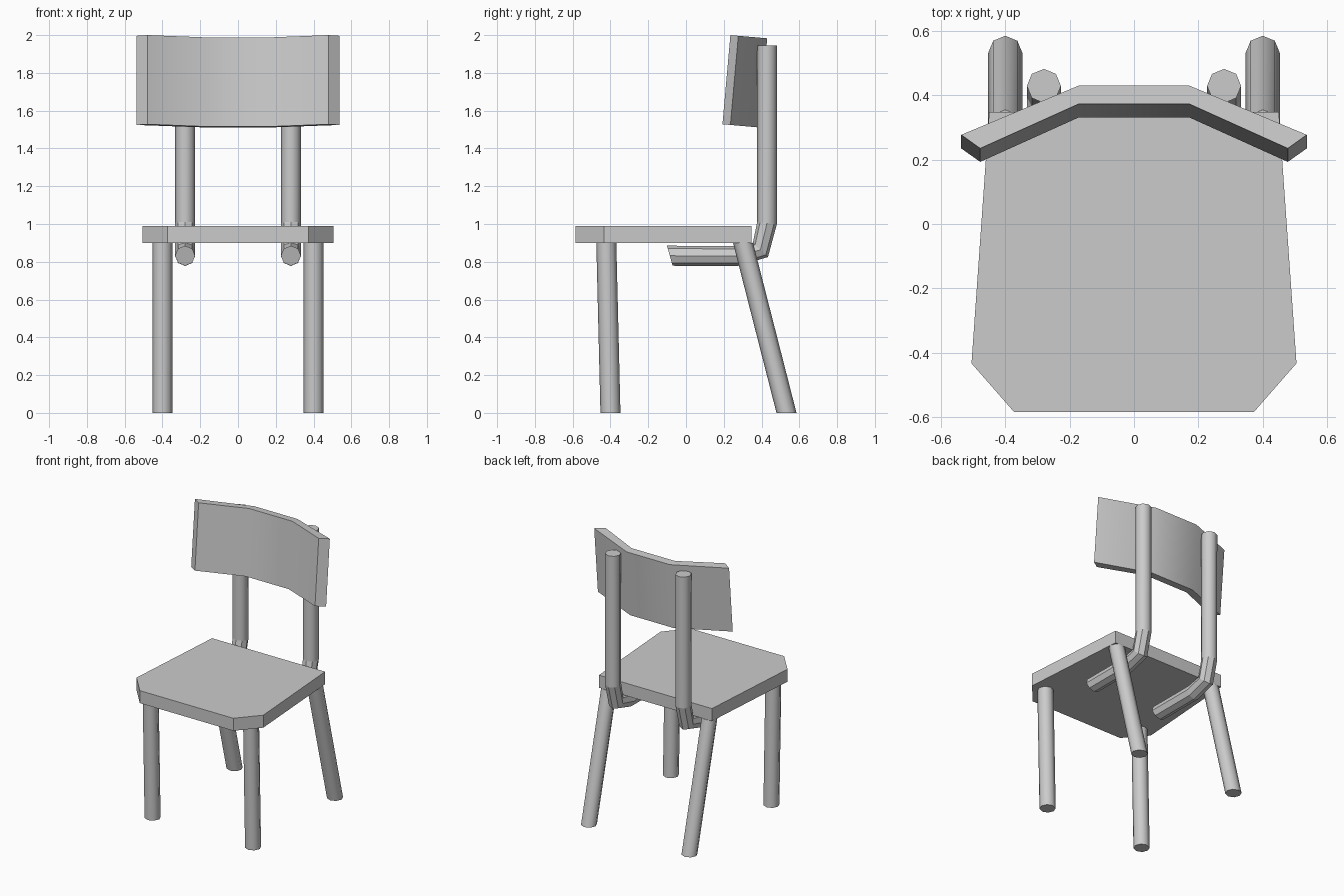
import bpy, math
from mathutils import Vector

if "Cube" in bpy.data.objects:
    bpy.data.objects.remove(bpy.data.objects["Cube"])

SIDES = 8
R = 0.053


def make_object(name, verts, faces, smooth=()):
    mesh = bpy.data.meshes.new(name)
    mesh.from_pydata(verts, [], faces)
    for i in smooth:
        mesh.polygons[i].use_smooth = True
    obj = bpy.data.objects.new(name, mesh)
    bpy.context.collection.objects.link(obj)
    return obj


def loft(name, rings, smooth_segments):
    """Skin a stack of equal rings and cap both ends."""
    n = len(rings[0])
    verts = [v for ring in rings for v in ring]
    faces, smooth = [], []
    for s in range(len(rings) - 1):
        for i in range(n):
            j = (i + 1) % n
            if s in smooth_segments:
                smooth.append(len(faces))
            faces.append((s * n + i, s * n + j, (s + 1) * n + j, (s + 1) * n + i))
    faces.append(tuple(reversed(range(n))))
    faces.append(tuple(range((len(rings) - 1) * n, len(rings) * n)))
    return make_object(name, verts, faces, smooth)


def ring(x, y, z, dy=R, dz=0.0):
    """Octagon around (x, y, z); (dy, dz) is its half axis in the side plane."""
    pts = []
    for i in range(SIDES):
        a = math.tau * i / SIDES
        pts.append(Vector((x + R * math.cos(a), y + dy * math.sin(a), z + dz * math.sin(a))))
    return pts


def mirrored(half):
    """Complete a right-hand outline with its reflection in x."""
    return half + [(-x, y) for x, y in reversed(half)]


# Seat board with clipped front corners
outline = mirrored([(0.372, -0.585), (0.505, -0.433), (0.45, 0.348)])
loft("seat", [[(x, y, z) for x, y in outline] for z in (0.90, 0.99)], ())

# Curved backrest, leaning slightly back
front = [(0.478, 0.235), (0.172, 0.373)]
back = [(0.537, 0.277), (0.172, 0.43)]
profile = mirrored(front)[::-1] + mirrored(back)
tilt = 0.087
rings = []
for shift, top in ((-0.042, 1.528), (0.0, 2.0)):
    rings.append([(x, y + shift, top - tilt * (y - 0.235)) for x, y in profile])
backrest = loft("backrest", rings, (0,))
bpy.context.view_layer.objects.active = backrest
backrest.select_set(True)
bpy.ops.object.shade_smooth_by_angle(angle=math.radians(30))

# Side-plane rings of the bent back tube: y, z, half axis y, half axis z
tube_path = [
    (-0.086, 0.832, 0.015, -0.053),
    (0.268, 0.831, 0.007, -0.053),
    (0.394, 0.863, 0.040, -0.038),
    (0.429, 1.005, 0.052, -0.006),
    (0.429, 1.945, R, 0.0),
]

for side, label in ((-1, "left"), (1, "right")):
    # Legs: nearly upright in front, splayed at the back
    x = 0.40 * side
    loft("front_leg_" + label, [ring(x, -0.40, 0.0), ring(x, -0.422, 0.90)], (0,))
    loft("back_leg_" + label, [ring(x, 0.532, 0.0), ring(x, 0.302, 0.90)], (0,))
    # Back tube running under the seat and up behind the backrest
    loft("back_tube_" + label, [ring(0.28 * side, *p) for p in tube_path], (3,))
